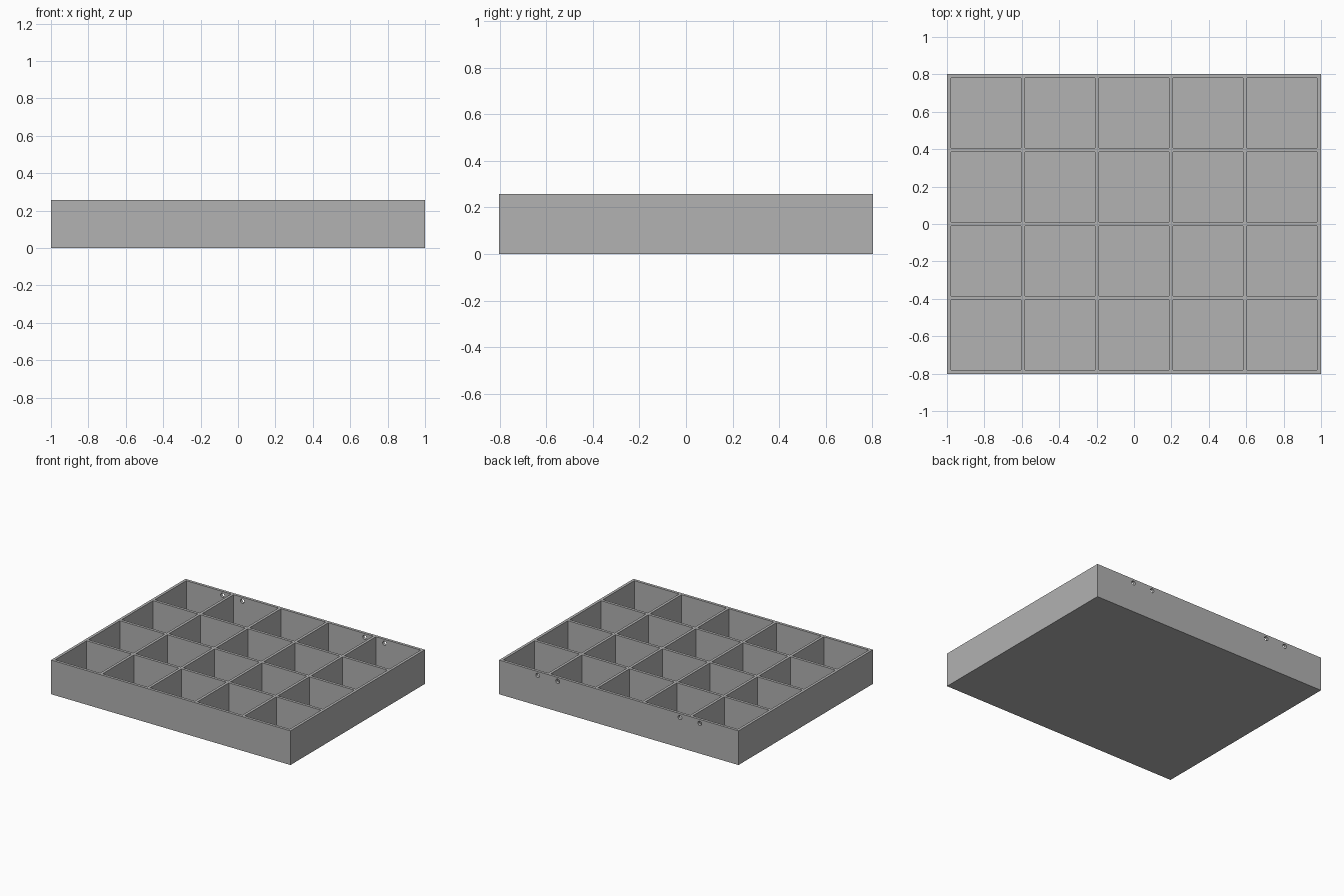
import bpy
import bmesh
import math
from mathutils import Matrix

cube = bpy.data.objects.get("Cube")
if cube:
    bpy.data.objects.remove(cube, do_unlink=True)

# Overall sizes
COLS, ROWS = 5, 4
WALL = 0.021
PITCH = (2 - WALL) / COLS
CELL = PITCH - WALL
DEPTH = ROWS * PITCH + WALL
HEIGHT = 0.258
FLOOR = 0.021

grey = bpy.data.materials.new("plain grey")
grey.use_nodes = True
colour = (0.445, 0.445, 0.445, 1)
grey.diffuse_color = colour
grey.node_tree.nodes["Principled BSDF"].inputs["Base Color"].default_value = colour


def add_box(bm, centre, size):
    bmesh.ops.create_cube(bm, size=1, matrix=Matrix.Translation(centre) @ Matrix.Diagonal((*size, 1)))


def make_object(name, bm):
    mesh = bpy.data.meshes.new(name)
    bm.to_mesh(mesh)
    bm.free()
    mesh.materials.append(grey)
    obj = bpy.data.objects.new(name, mesh)
    bpy.context.collection.objects.link(obj)
    return obj


def cut(target, cutter):
    cutter.hide_render = True
    mod = target.modifiers.new(cutter.name, "BOOLEAN")
    mod.operation = "DIFFERENCE"
    mod.solver = "EXACT"
    mod.object = cutter
    bpy.context.view_layer.objects.active = target
    bpy.ops.object.modifier_apply(modifier=mod.name)
    bpy.data.objects.remove(cutter, do_unlink=True)


# Solid block of the tray
bm = bmesh.new()
add_box(bm, (0, 0, HEIGHT / 2), (2, DEPTH, HEIGHT))
tray = make_object("compartment_tray", bm)

# Square compartments, open at the top
bm = bmesh.new()
for i in range(COLS):
    for j in range(ROWS):
        x = (i - (COLS - 1) / 2) * PITCH
        y = (j - (ROWS - 1) / 2) * PITCH
        add_box(bm, (x, y, FLOOR + HEIGHT / 2), (CELL, CELL, HEIGHT))
cut(tray, make_object("compartment_cutter", bm))

# Pairs of screw holes through the back wall, either side of the outer dividers
bm = bmesh.new()
turn = Matrix.Rotation(math.pi / 2, 4, "X")
for side in (-1, 1):
    for offset in (-0.083, 0.083):
        place = Matrix.Translation((side * 1.5 * PITCH + offset, DEPTH / 2 - WALL / 2, 0.228))
        bmesh.ops.create_cone(bm, cap_ends=True, segments=24, radius1=0.016,
                              radius2=0.016, depth=WALL * 3, matrix=place @ turn)
cut(tray, make_object("screw_hole_cutter", bm))

# Smooth hole walls, sharp box edges
bpy.ops.object.select_all(action="DESELECT")
tray.select_set(True)
bpy.context.view_layer.objects.active = tray
bpy.ops.object.shade_smooth_by_angle(angle=math.radians(30))
